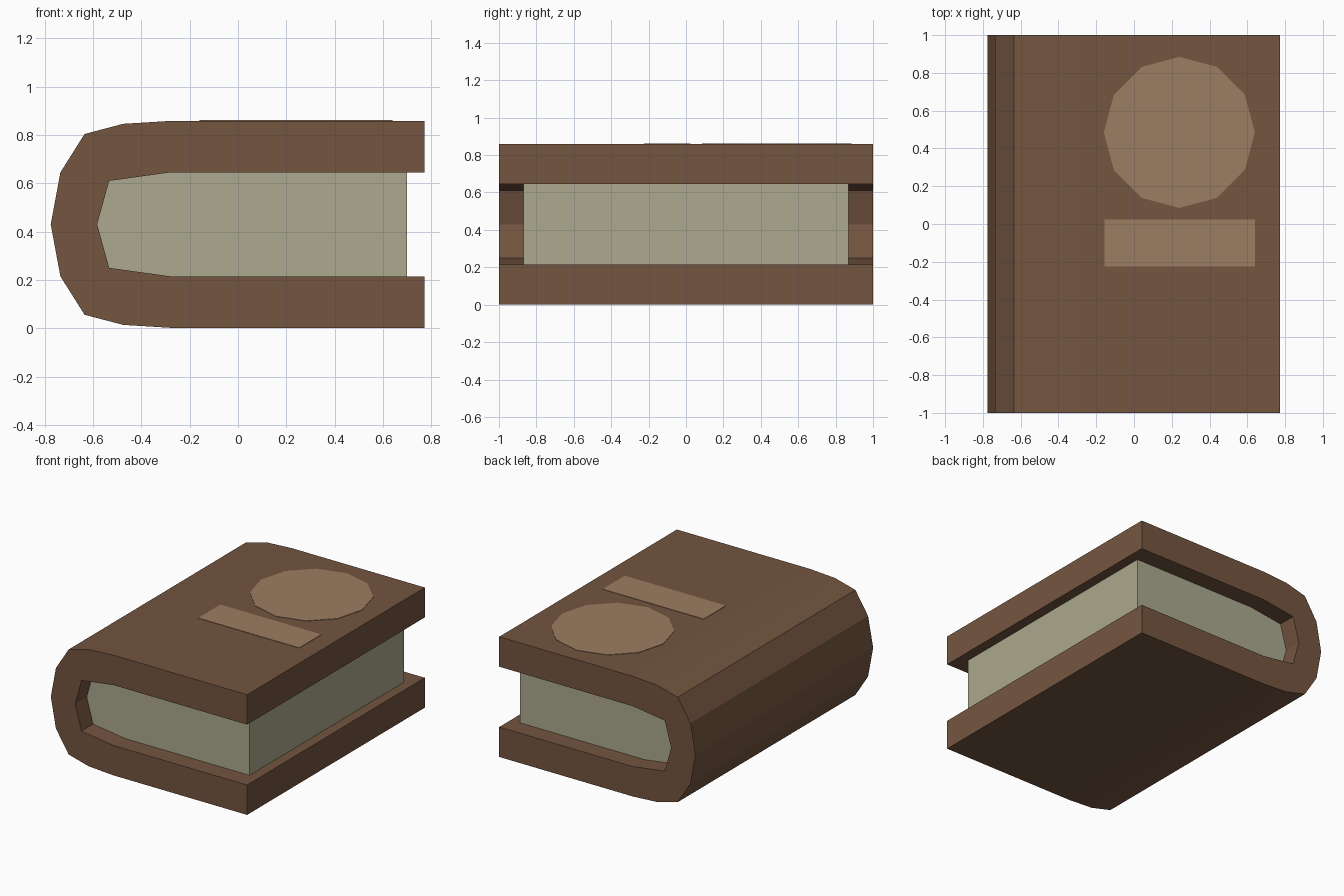
import bpy, bmesh, math

if "Cube" in bpy.data.objects:
    bpy.data.objects.remove(bpy.data.objects["Cube"])

MID = 0.43   # height of the middle of the book
TOP = 0.858


def material(name, rgb):
    linear = [(c / 255 / 12.92) if c < 11 else ((c / 255 + 0.055) / 1.055) ** 2.4 for c in rgb]
    mat = bpy.data.materials.new(name)
    mat.use_nodes = True
    mat.diffuse_color = (*linear, 1)
    bsdf = mat.node_tree.nodes["Principled BSDF"]
    bsdf.inputs["Base Color"].default_value = (*linear, 1)
    bsdf.inputs["Roughness"].default_value = 0.9
    return mat


leather = material("brown_leather", (116, 85, 64))
paper = material("aged_paper", (172, 169, 142))
tan = material("tan_inlay", (156, 125, 98))


def prism(name, outline, direction, mat):
    """Extrude a closed flat outline along a direction."""
    bm = bmesh.new()
    face = bm.faces.new([bm.verts.new(p) for p in outline])
    out = bmesh.ops.extrude_face_region(bm, geom=[face])
    moved = [v for v in out["geom"] if isinstance(v, bmesh.types.BMVert)]
    bmesh.ops.translate(bm, verts=moved, vec=direction)
    bmesh.ops.recalc_face_normals(bm, faces=bm.faces)
    mesh = bpy.data.meshes.new(name)
    bm.to_mesh(mesh)
    bm.free()
    mesh.materials.append(mat)
    obj = bpy.data.objects.new(name, mesh)
    bpy.context.collection.objects.link(obj)
    return obj


def mirrored(half):
    """Complete an upper half profile, ending on the middle line, downwards."""
    return half + [(x, 2 * MID - z) for x, z in reversed(half[:-1])]


def along_y(profile, y):
    return [(x, y, z) for x, z in profile]


# Half profiles from the open edge round to the middle of the spine
outer = [(0.772, TOP), (-0.28, TOP), (-0.475, 0.846), (-0.635, 0.804), (-0.735, 0.645), (-0.775, MID)]
inner = [(-0.28, 0.645), (-0.533, 0.61), (-0.583, MID)]

# Wrapped cover with its rounded spine
cover = mirrored(outer) + mirrored([(0.772, 0.645)] + inner)[::-1]
prism("cover", along_y(cover, -1), (0, 2, 0), leather)

# Page block, set back at the three open sides
pages = mirrored([(0.70, 0.645)] + inner)
prism("pages", along_y(pages, -0.87), (0, 1.74, 0), paper)

# Thin inlays on the front cover
circle = [(0.24 + 0.4 * math.cos(i * math.pi / 6), 0.485 + 0.4 * math.sin(i * math.pi / 6), TOP)
          for i in range(12)]
prism("round_inlay", circle, (0, 0, 0.003), tan)
panel = [(-0.157, -0.225, TOP), (0.64, -0.225, TOP), (0.64, 0.025, TOP), (-0.157, 0.025, TOP)]
prism("title_panel", panel, (0, 0, 0.003), tan)
